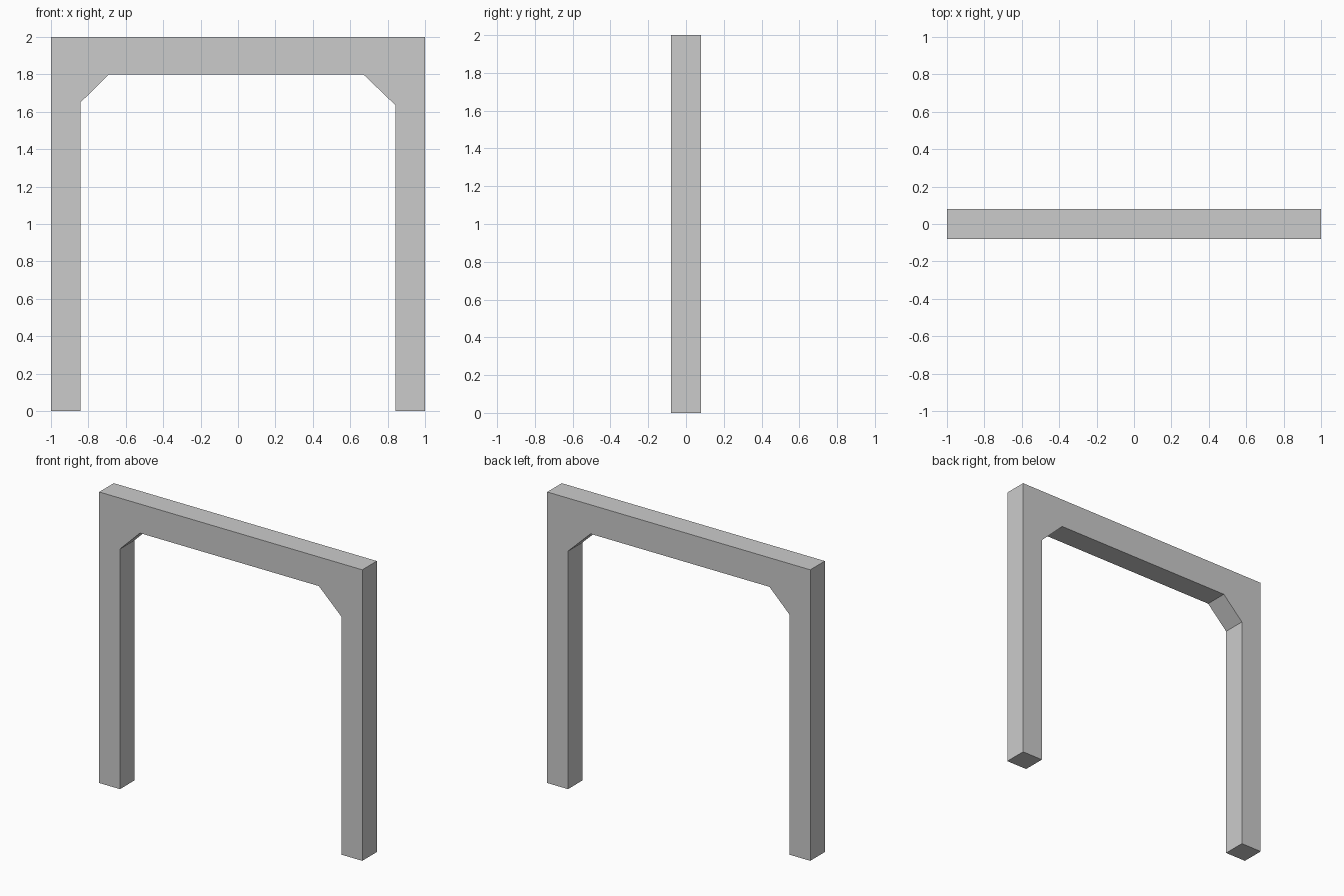
import bpy
import bmesh

if "Cube" in bpy.data.objects:
    bpy.data.objects.remove(bpy.data.objects["Cube"])

HALF_DEPTH = 0.079
LEG = 0.842      # inner face of the legs
BEAM = 1.80      # underside of the top beam

# Front outline of the portal: two legs, top beam and corner braces
profile = [
    (-1, 0), (-LEG, 0), (-LEG, 1.65), (-0.69, BEAM),
    (0.67, BEAM), (LEG, 1.635), (LEG, 0), (1, 0),
    (1, 2), (-1, 2),
]

# Extrude the outline through the depth
bm = bmesh.new()
face = bm.faces.new([bm.verts.new((x, -HALF_DEPTH, z)) for x, z in profile])
ext = bmesh.ops.extrude_face_region(bm, geom=[face], use_keep_orig=True)
verts = [g for g in ext["geom"] if isinstance(g, bmesh.types.BMVert)]
bmesh.ops.translate(bm, verts=verts, vec=(0, 2 * HALF_DEPTH, 0))
bmesh.ops.recalc_face_normals(bm, faces=bm.faces)

mesh = bpy.data.meshes.new("portal_frame")
bm.to_mesh(mesh)
bm.free()
frame = bpy.data.objects.new("portal_frame", mesh)
bpy.context.collection.objects.link(frame)
